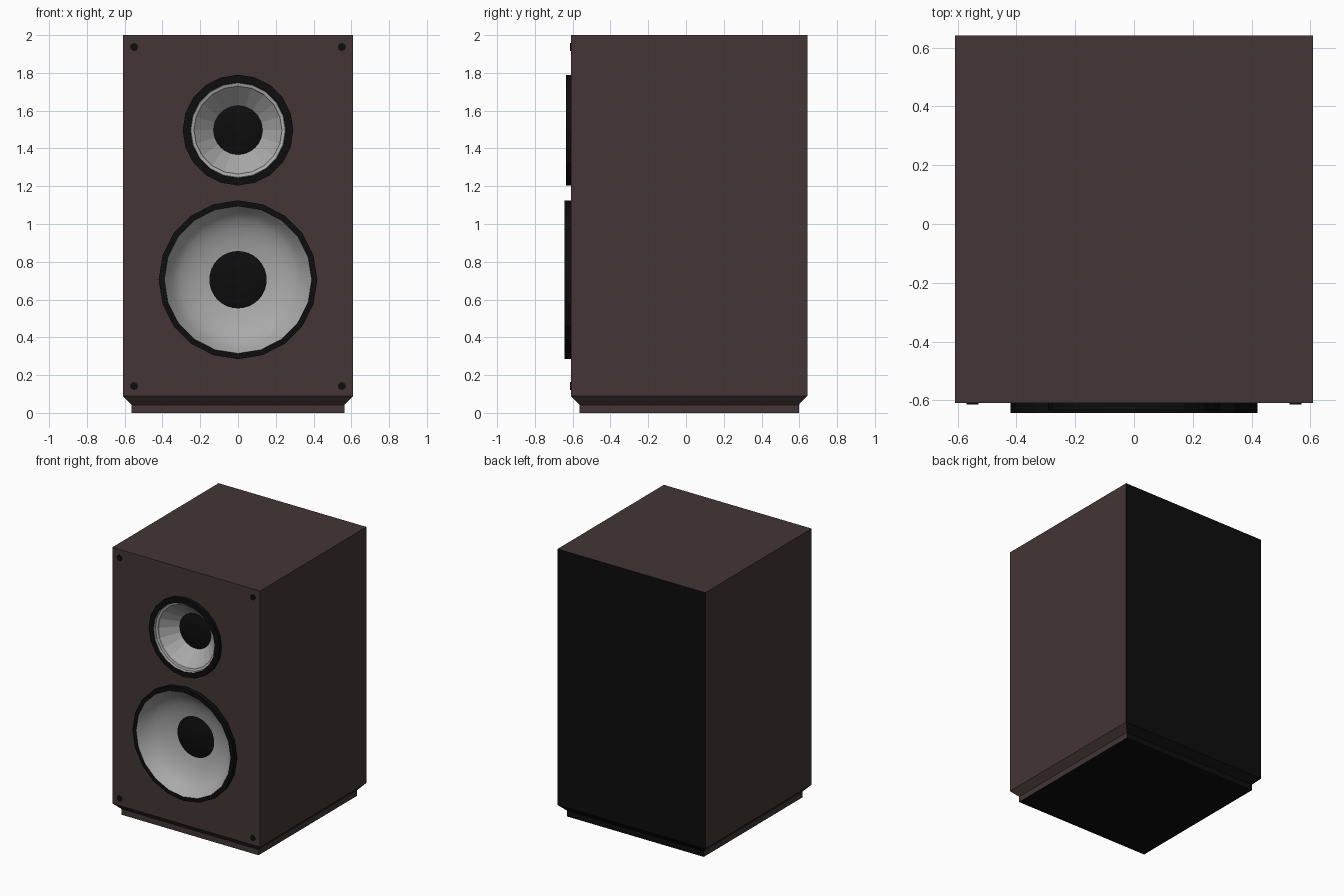
import bpy, bmesh, math

if "Cube" in bpy.data.objects:
    bpy.data.objects.remove(bpy.data.objects["Cube"])


def material(name, rgb):
    m = bpy.data.materials.new(name)
    m.diffuse_color = (*rgb, 1)
    m.use_nodes = True
    m.node_tree.nodes["Principled BSDF"].inputs["Base Color"].default_value = m.diffuse_color
    return m


BROWN = material("brown_wood", (0.056, 0.036, 0.035))
BLACK = material("black_rubber", (0.004, 0.004, 0.004))
GREY = material("grey_cone", (0.4, 0.4, 0.4))


def finish(bm, name, mats, smooth=False):
    me = bpy.data.meshes.new(name)
    bm.to_mesh(me)
    bm.free()
    ob = bpy.data.objects.new(name, me)
    bpy.context.collection.objects.link(ob)
    for m in mats:
        me.materials.append(m)
    if smooth:
        bpy.ops.object.select_all(action='DESELECT')
        ob.select_set(True)
        bpy.context.view_layer.objects.active = ob
        bpy.ops.object.shade_smooth_by_angle(angle=math.radians(35))
    return ob


def circle(bm, cx, cz, r, y, n):
    return [bm.verts.new((cx + r * math.cos(2 * math.pi * k / n), y,
                          cz + r * math.sin(2 * math.pi * k / n))) for k in range(n)]


def lathe(name, cx, cz, profile, mat, n=20, smooth=False):
    """Turn (radius, y) points, listed outside to inside, about a front-facing axis."""
    bm = bmesh.new()
    rings = [circle(bm, cx, cz, r, y, n) for r, y in profile if r > 0]
    for a, b in zip(rings, rings[1:]):
        for j in range(n):
            k = (j + 1) % n
            bm.faces.new((a[j], a[k], b[k], b[j]))
    if profile[-1][0] == 0:
        tip = bm.verts.new((cx, profile[-1][1], cz))
        for j in range(n):
            bm.faces.new((rings[-1][j], rings[-1][(j + 1) % n], tip))
    return finish(bm, name, [mat], smooth)


TWEETER_Z, WOOFER_Z = 1.497, 0.705
FRONT, BACK = -0.61, 0.642

# cabinet: stacked rectangles with a tapered foot, front baffle holed for the drivers
bm = bmesh.new()
levels = []
for z, inset in ((0, 0.045), (0.043, 0.045), (0.09, 0), (2.0, 0)):
    x, y0, y1 = 0.61 - inset, FRONT + inset, BACK - inset
    levels.append([bm.verts.new(p) for p in ((-x, y0, z), (x, y0, z), (x, y1, z), (-x, y1, z))])
bm.faces.new(levels[0][::-1])
bm.faces.new(levels[-1])
for i in range(3):
    for j in range(4):
        if (i, j) != (2, 0):
            k = (j + 1) % 4
            a, b = levels[i], levels[i + 1]
            bm.faces.new((a[j], a[k], b[k], b[j]))
loops = [[levels[2][0], levels[2][1], levels[3][1], levels[3][0]],
         circle(bm, 0, TWEETER_Z, 0.275, FRONT, 20),
         circle(bm, 0, WOOFER_Z, 0.402, FRONT, 20)]
edges = []
for loop in loops:
    for a, b in zip(loop, loop[1:] + loop[:1]):
        edges.append(bm.edges.get((a, b)) or bm.edges.new((a, b)))
bmesh.ops.triangle_fill(bm, edges=edges, use_beauty=True, normal=(0, -1, 0))
bmesh.ops.recalc_face_normals(bm, faces=bm.faces[:])
bm.normal_update()
for f in bm.faces:
    if f.normal.y > 0.5 or f.normal.z < -0.9:      # black back and underside
        f.material_index = 1
finish(bm, "cabinet", [BROWN, BLACK])

# tweeter
lathe("tweeter_ring", 0, TWEETER_Z, [(0.293, FRONT), (0.293, -0.635), (0.253, -0.635)], BLACK)
lathe("tweeter_cone", 0, TWEETER_Z,
      [(0.253, -0.635), (0.25, -0.615), (0.233, -0.61), (0.23, -0.60), (0.128, -0.50)], GREY)
lathe("tweeter_cap", 0, TWEETER_Z,
      [(0.13, -0.502), (0.105, -0.51), (0.06, -0.517), (0, -0.52)], BLACK, 32, True)

# woofer
lathe("woofer_ring", 0, WOOFER_Z, [(0.42, FRONT), (0.42, -0.644), (0.39, -0.644)], BLACK)
lathe("woofer_cone", 0, WOOFER_Z,
      [(0.39, -0.644), (0.37, -0.615), (0.345, -0.58), (0.31, -0.55), (0.26, -0.525),
       (0.2, -0.505), (0.148, -0.495)], GREY, 20, True)
lathe("woofer_cap", 0, WOOFER_Z,
      [(0.152, -0.497), (0.12, -0.506), (0.07, -0.514), (0, -0.518)], BLACK, 32, True)

# corner screws
for sx in (-1, 1):
    for label, z in (("top", 1.937), ("bottom", 0.142)):
        lathe(f"screw_{label}_{'left' if sx < 0 else 'right'}", sx * 0.55, z,
              [(0.021, FRONT), (0.021, -0.614), (0, -0.614)], BLACK, 12)
